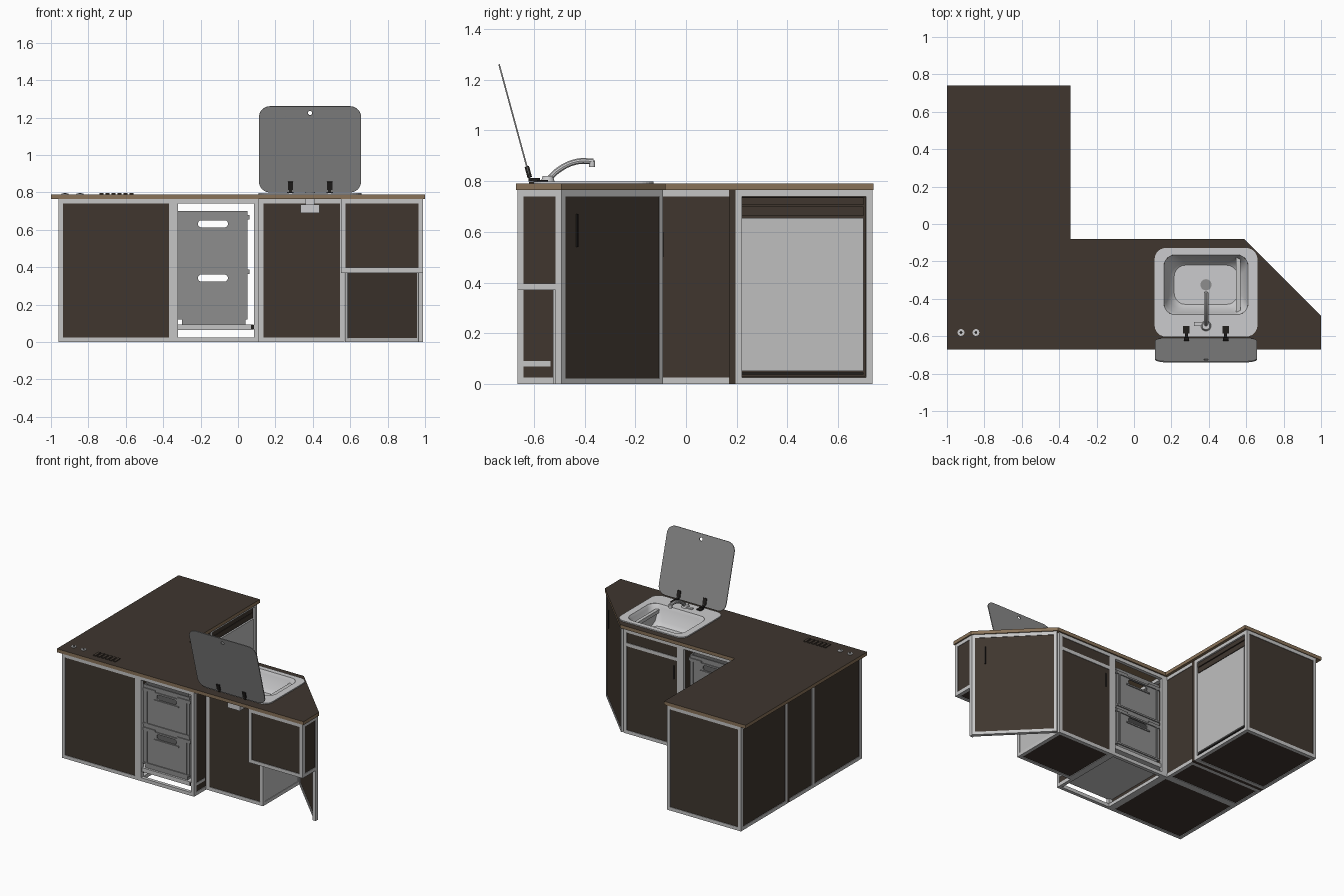
import bpy, bmesh, math
from mathutils import Matrix, Vector

if "Cube" in bpy.data.objects:
    bpy.data.objects.remove(bpy.data.objects["Cube"])


def material(name, r, g, b, a=1.0):
    m = bpy.data.materials.new(name)
    m.diffuse_color = (r, g, b, a)
    m.use_nodes = True
    m.node_tree.nodes["Principled BSDF"].inputs["Base Color"].default_value = m.diffuse_color
    return m


WOOD = material("dark_brown_board", .050, .037, .028)
ALU = material("aluminium", .56, .56, .56)
EDGE = material("tan_plywood_edge", .25, .17, .10)
WHITE = material("fridge_light_grey", .52, .52, .52)
CRATE = material("crate_grey", .27, .27, .27)
GLASS = material("smoked_glass", .26, .26, .26, .73)
STEEL = material("sink_steel", .60, .60, .61)
BLACK = material("black_plastic", .015, .013, .012)


def add(name, me, *mats, smooth=False):
    ob = bpy.data.objects.new(name, me)
    bpy.context.collection.objects.link(ob)
    me.materials.clear()
    for m in mats:
        me.materials.append(m)
    if smooth:
        bpy.ops.object.select_all(action='DESELECT')
        ob.select_set(True)
        bpy.context.view_layer.objects.active = ob
        bpy.ops.object.shade_smooth_by_angle(angle=math.radians(35))
    return ob


def boxes(name, mat, *dims):
    """One object made of boxes given as (x0, x1, y0, y1, z0, z1)."""
    bm = bmesh.new()
    for x0, x1, y0, y1, z0, z1 in dims:
        mtx = Matrix.Translation(((x0 + x1) / 2, (y0 + y1) / 2, (z0 + z1) / 2)) @ Matrix.Diagonal((x1 - x0, y1 - y0, z1 - z0, 1))
        bmesh.ops.create_cube(bm, size=1, matrix=mtx)
    me = bpy.data.meshes.new(name)
    bm.to_mesh(me)
    bm.free()
    return add(name, me, mat)


def disc(name, mat, x, y, z0, z1, r, r2=None):
    bm = bmesh.new()
    bmesh.ops.create_cone(bm, cap_ends=True, segments=24, radius1=r, radius2=r2 or r, depth=z1 - z0,
                          matrix=Matrix.Translation((x, y, (z0 + z1) / 2)))
    me = bpy.data.meshes.new(name)
    bm.to_mesh(me)
    bm.free()
    return add(name, me, mat, smooth=True)


def rrect(cx, cy, hx, hy, r, n=6):
    pts = []
    for k, (sx, sy) in enumerate(((1, 1), (-1, 1), (-1, -1), (1, -1))):
        for i in range(n + 1):
            a = (k + i / n) * math.pi / 2
            pts.append((cx + sx * (hx - r) + r * math.cos(a), cy + sy * (hy - r) + r * math.sin(a)))
    return pts


def plate(name, loops, thick, mtx, *mats):
    """Flat outline with holes, given a thickness and moved by a matrix."""
    cu = bpy.data.curves.new(name, 'CURVE')
    cu.dimensions, cu.fill_mode, cu.extrude = '2D', 'BOTH', thick / 2
    for pts in loops:
        s = cu.splines.new('POLY')
        s.points.add(len(pts) - 1)
        for p, (x, y) in zip(s.points, pts):
            p.co = (x, y, 0, 1)
        s.use_cyclic_u = True
    tmp = bpy.data.objects.new("tmp", cu)
    me = bpy.data.meshes.new_from_object(tmp)
    bpy.data.objects.remove(tmp)
    me.transform(mtx)
    for p in me.polygons:
        p.use_smooth = False
    return add(name, me, *mats)


T = 0.025


def cabinet(name, x0, x1, y0, y1, z0, z1, sides, posts=True):
    """Aluminium edge frame with inset board panels on the listed sides."""
    beams = []
    for a, b in ((z0, z0 + T), (z1 - T, z1)):
        beams += [(x0, x1, y, y + T, a, b) for y in (y0, y1 - T)]
        beams += [(x, x + T, y0 + T, y1 - T, a, b) for x in (x0, x1 - T)]
    if posts:
        beams += [(x, x + T, y, y + T, z0 + T, z1 - T) for x in (x0, x1 - T) for y in (y0, y1 - T)]
    boxes(name + "_frame", ALU, *beams)
    i, o, p = .004, .014, (T if posts else 0)
    panel = {'front': (x0 + T, x1 - T, y0 + i, y0 + o, z0 + T, z1 - T),
             'back': (x0 + T, x1 - T, y1 - o, y1 - i, z0 + T, z1 - T),
             'left': (x0 + i, x0 + o, y0 + p, y1 - p, z0 + T, z1 - T),
             'right': (x1 - o, x1 - i, y0 + p, y1 - p, z0 + T, z1 - T),
             'floor': (x0 + T, x1 - T, y0 + T, y1 - T, z0 + i, z0 + o)}
    for s in sides.split():
        boxes(f"{name}_{s}_panel", WOOD, panel[s])


# Worktop with sink cut-out: dark laminate on top, plywood edge
CX, CY = .385, -.365
outline = [(-1, .74), (-.34, .74), (-.34, -.08), (.59, -.08), (1, -.49), (1, -.67), (-1, -.67)]
top = plate("worktop", [outline, rrect(CX, -.325, .24, .175, .06)], .025,
            Matrix.Translation((0, 0, .7775)), EDGE, WOOD)
for p in top.data.polygons:
    p.material_index = 1 if abs(p.normal.z) > .5 and p.center.z > .78 else 0

# Cabinet run
H = .765
cabinet("corner_cabinet", -.96, -.345, -.665, -.09, 0, H, "front left right floor")
cabinet("leg_cabinet", -.96, -.36, -.09, .17, 0, H, "left right floor", posts=False)
boxes("leg_divider", WOOD, (-.958, -.358, .17, .195, 0, H))
cabinet("fridge_cabinet", -.96, -.36, .195, .735, 0, H, "left back floor")
cabinet("crate_cabinet", -.345, .11, -.665, -.09, 0, H, "right")
boxes("crate_cabinet_side_strip", ALU, (.104, .109, -.64, -.535, .07, .09))
cabinet("sink_cabinet", .11, .57, -.525, -.09, 0, H, "front floor")
boxes("sink_cabinet_side_wall", WHITE, (.556, .566, -.5, -.115, T, H - T))
boxes("sink_drawer_front", WOOD, (.135, .545, -.104, -.094, .665, .74))
boxes("sink_door", WOOD, (.135, .545, -.104, -.094, T, .64))
boxes("sink_drawer_rail", ALU, (.135, .545, -.115, -.09, .64, .665))
boxes("sink_door_handle", BLACK, (.16, .168, -.094, -.088, .5, .6))
cabinet("end_box", .55, .99, -.665, -.49, .37, H, "front left right floor")
boxes("end_post", ALU, (.965, .99, -.515, -.49, 0, .37))

# Angled end: shelf, framed door between the two corner posts
plate("angled_shelf", [[(.57, -.49), (.96, -.49), (.58, -.11)]], .012, Matrix.Translation((0, 0, .38)), WOOD)
L = math.hypot(.40, .40)
turn = Matrix.Translation((.59, -.09, 0)) @ Matrix.Rotation(-math.pi / 4, 4, 'Z')
for part in (boxes("angled_door_frame", ALU, (0, L, -T, 0, 0, .022), (0, L, -T, 0, H - T, H),
                   (0, .02, -T, 0, .022, H - T), (L - .02, L, -T, 0, .022, H - T)),
             boxes("angled_door", WOOD, (.02, L - .02, -.02, -.003, .022, H - T)),
             boxes("angled_door_handle", BLACK, (.475, .482, -.003, .003, .54, .67))):
    part.data.transform(turn)

# Fridge in the leg
boxes("fridge_body", WOOD, (-.92, -.385, .205, .708, .03, .738))
boxes("fridge_door", WHITE, (-.385, -.366, .207, .700, .052, .655))
boxes("fridge_top_panel", WOOD, (-.385, -.37, .207, .700, .662, .70), (-.385, -.367, .207, .700, .705, .735))
boxes("fridge_foot_strip", BLACK, (-.385, -.37, .207, .700, .038, .046))

# Stacked crates on a sliding tray
boxes("crate_tray", ALU, (-.345, .082, -.655, -.105, .065, .095))
boxes("crate_tray_runners", CRATE, (-.30, .04, -.64, -.12, .095, .12))
boxes("tray_stops", BLACK, (-.34, -.325, -.66, -.655, .07, .09), (.07, .085, -.66, -.655, .07, .09))
X0, X1, Y0, Y1 = -.32, .052, -.63, -.125
XM = (X0 + X1) / 2
for n, z in (("lower", .12), ("upper", .41)):
    h = .29
    up = Matrix.Rotation(math.pi / 2, 4, 'X')
    for side, y in (("front", Y0), ("back", Y1)):
        plate(f"{n}_crate_{side}", [[(X0, z), (X1, z), (X1, z + h), (X0, z + h)],
                                    rrect(XM, z + .222, .08, .019, .018)],
              .01, Matrix.Translation((0, y, 0)) @ up, CRATE)
    boxes(f"{n}_crate_walls", CRATE, (X0, X0 + .01, Y0, Y1, z, z + h), (X1 - .01, X1, Y0, Y1, z, z + h),
          (X0, X1, Y0, Y1, z, z + .01))
    # rims that step down round the handle slot, plus corner ribs
    rims = [(X0 - .009, X0, Y0 - .009, Y1 + .009, z + .245, z + .268),
            (X1, X1 + .009, Y0 - .009, Y1 + .009, z + .245, z + .268)]
    for a, b in ((Y0 - .012, Y0 - .004), (Y1 + .004, Y1 + .012)):
        rims += [(X0, XM - .09, a, b, z + .245, z + .268), (XM + .09, X1, a, b, z + .245, z + .268),
                 (XM - .1, XM + .1, a, b, z + .244, z + .256), (XM - .1, XM + .1, a, b, z + .19, z + .2),
                 (X0 + .02, X0 + .03, a, b, z, z + .245), (X1 - .03, X1 - .02, a, b, z, z + .245),
                 (X0, X1, a, b, z, z + .012)]
    boxes(f"{n}_crate_rims", CRATE, *rims)

# Sink: rim plate and tapered basin
plate("sink_rim", [rrect(CX, CY, .275, .237, .06), rrect(CX, -.325, .225, .16, .06)], .008,
      Matrix.Translation((0, 0, .794)), STEEL)
bm = bmesh.new()
rings = []
for hx, hy, r, z in ((.225, .16, .06, .796), (.215, .15, .065, .775), (.195, .13, .07, .69), (.17, .105, .06, .665)):
    rings.append([bm.verts.new((x, y, z)) for x, y in rrect(CX, -.325, hx, hy, r, 5)])
for a, b in zip(rings, rings[1:]):
    for i in range(len(a)):
        j = (i + 1) % len(a)
        bm.faces.new((a[i], b[i], b[j], a[j]))
bm.faces.new(rings[-1])
bmesh.ops.recalc_face_normals(bm, faces=bm.faces)
if bm.faces[-1:][0].normal.z < 0:
    bmesh.ops.reverse_faces(bm, faces=bm.faces)
me = bpy.data.meshes.new("sink_basin")
bm.to_mesh(me)
bm.free()
add("sink_basin", me, STEEL, smooth=True)
disc("sink_drain", CRATE, CX, -.325, .665, .668, .03)
boxes("tap_bracket", STEEL, (.335, .435, -.60, -.53, .69, .735), (.36, .41, -.59, -.54, .735, .79))

# Tap: base, bent spout, nozzle and lever
disc("tap_base", STEEL, CX, -.545, .796, .82, .028, .02)
cu = bpy.data.curves.new("tap_spout", 'CURVE')
cu.dimensions, cu.bevel_depth, cu.bevel_resolution, cu.use_fill_caps = '3D', .012, 3, True
s = cu.splines.new('BEZIER')
path = [(-.548, .80), (-.50, .846), (-.43, .877), (-.365, .878)]
s.bezier_points.add(len(path) - 1)
for bp, (y, z) in zip(s.bezier_points, path):
    bp.co = (CX, y, z)
    bp.handle_left_type = bp.handle_right_type = 'AUTO'
tmp = bpy.data.objects.new("tmp", cu)
me = bpy.data.meshes.new_from_object(tmp)
bpy.data.objects.remove(tmp)
add("tap_spout", me, STEEL, smooth=True)
disc("tap_nozzle", STEEL, CX, -.37, .856, .882, .012)
boxes("tap_lever", STEEL, (.32, .385, -.545, -.525, .80, .808))

# Glass lid raised behind the sink, with hinges
lean = Matrix.Translation((0, -.612, .80)) @ Matrix.Rotation(math.radians(105.2), 4, 'X')
plate("glass_lid", [rrect(CX, .2385, .273, .2385, .06), rrect(CX, .44, .012, .012, .011, 4)], .006, lean, GLASS)
for n, x in (("left", .28), ("right", .49)):
    boxes(f"{n}_hinge_foot", BLACK, (x - .018, x + .018, -.585, -.545, .797, .805))
    clip = boxes(f"{n}_hinge_clip", BLACK, (x - .014, x + .014, .015, .06, -.009, .009))
    clip.data.transform(lean)
    boxes(f"{n}_hinge_arm", BLACK, (x - .008, x + .008, -.622, -.575, .798, .812))

# Worktop fittings: two round controls and a dark vent
for n, x in (("left", -.925), ("right", -.845)):
    disc(f"{n}_control_ring", STEEL, x, -.58, .788, .795, .018)
    disc(f"{n}_control_centre", BLACK, x, -.58, .795, .797, .007)
boxes("worktop_vent", WOOD, *[(-.74 + i * .032, -.72 + i * .032, -.62, -.56, .789, .796) for i in range(6)])
